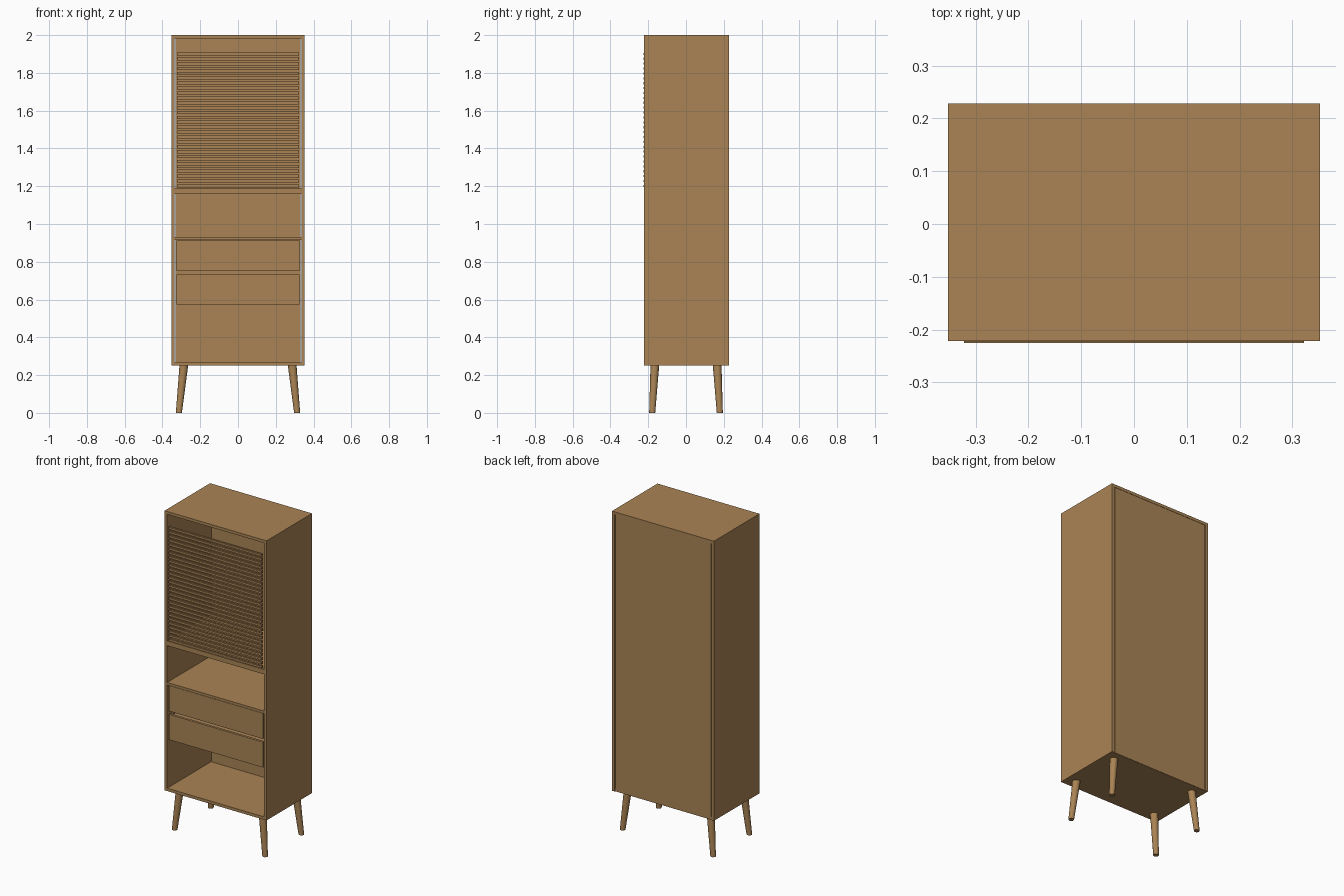
import bpy, bmesh
from mathutils import Vector

cube = bpy.data.objects.get("Cube")
if cube:
    bpy.data.objects.remove(cube, do_unlink=True)

wood = bpy.data.materials.new("warm_wood")
wood.use_nodes = True
wood.diffuse_color = (0.40, 0.23, 0.09, 1)
wood.node_tree.nodes["Principled BSDF"].inputs["Base Color"].default_value = wood.diffuse_color

HALF_W, FRONT, BACK, BASE, TOP = 0.353, -0.222, 0.228, 0.25, 2.0
PANEL = 0.018
INNER = HALF_W - PANEL


def finish(name, bm):
    mesh = bpy.data.meshes.new(name)
    bm.to_mesh(mesh)
    bm.free()
    mesh.materials.append(wood)
    obj = bpy.data.objects.new(name, mesh)
    bpy.context.collection.objects.link(obj)
    return obj


def add_box(bm, x, y, z):
    """Box from (low, high) ranges on each axis."""
    made = bmesh.ops.create_cube(bm, size=1)["verts"]
    for v in made:
        v.co = Vector([r[0] if c < 0 else r[1] for c, r in zip(v.co, (x, y, z))])


def box(name, x, y, z):
    bm = bmesh.new()
    add_box(bm, x, y, z)
    return finish(name, bm)


inside = (-INNER, INNER)

# Carcass
box("left_side", (INNER, HALF_W), (FRONT, BACK), (BASE, TOP))
box("right_side", (-HALF_W, -INNER), (FRONT, BACK), (BASE, TOP))
box("top_panel", inside, (FRONT, BACK), (TOP - PANEL, TOP))
box("bottom_panel", inside, (FRONT, BACK - 0.004), (BASE, BASE + PANEL))
box("back_panel", (-INNER + 0.004, INNER - 0.004), (BACK - 0.016, BACK - 0.002),
    (BASE + 0.001, TOP - PANEL))

# Shelves
box("upper_shelf", inside, (FRONT, BACK - 0.016), (1.16, 1.19))
box("middle_shelf", inside, (FRONT, BACK - 0.016), (0.915, 0.93))

# Drawers: a front panel and the body behind it
for name, low, high in (("upper_drawer", 0.752, 0.912), ("lower_drawer", 0.573, 0.732)):
    bm = bmesh.new()
    add_box(bm, (-0.326, 0.326), (FRONT + 0.003, FRONT + 0.018), (low, high))
    add_box(bm, (-0.32, 0.32), (FRONT + 0.018, BACK - 0.02), (low + 0.004, high - 0.012))
    finish(name, bm)

# Slatted shutter
COUNT, LOW, HIGH = 28, 1.193, 1.918
pitch = (HIGH - LOW) / COUNT
bm = bmesh.new()
for i in range(COUNT):
    z = LOW + i * pitch
    add_box(bm, (-0.322, 0.322), (-0.226, -0.212), (z, z + pitch * 0.66))
bmesh.ops.bevel(bm, geom=[e for e in bm.edges
                          if all(v.co.y < -0.22 for v in e.verts)
                          and abs(e.verts[0].co.x - e.verts[1].co.x) > 0.1],
                offset=0.003, segments=2, affect="EDGES")
finish("shutter_slats", bm)

# Splayed tapered legs
for side, sx in (("left", 1), ("right", -1)):
    for end, sy in (("front", -1), ("back", 1)):
        bm = bmesh.new()
        bmesh.ops.create_cone(bm, cap_ends=True, segments=24,
                              radius1=0.016, radius2=0.023, depth=BASE)
        for v in bm.verts:
            t = v.co.z / BASE + 0.5
            v.co += Vector((sx * (0.313 - 0.026 * t), sy * (0.179 - 0.014 * t), BASE / 2))
        leg = finish(f"{end}_{side}_leg", bm)
        bpy.ops.object.select_all(action="DESELECT")
        leg.select_set(True)
        bpy.context.view_layer.objects.active = leg
        bpy.ops.object.shade_smooth_by_angle()
